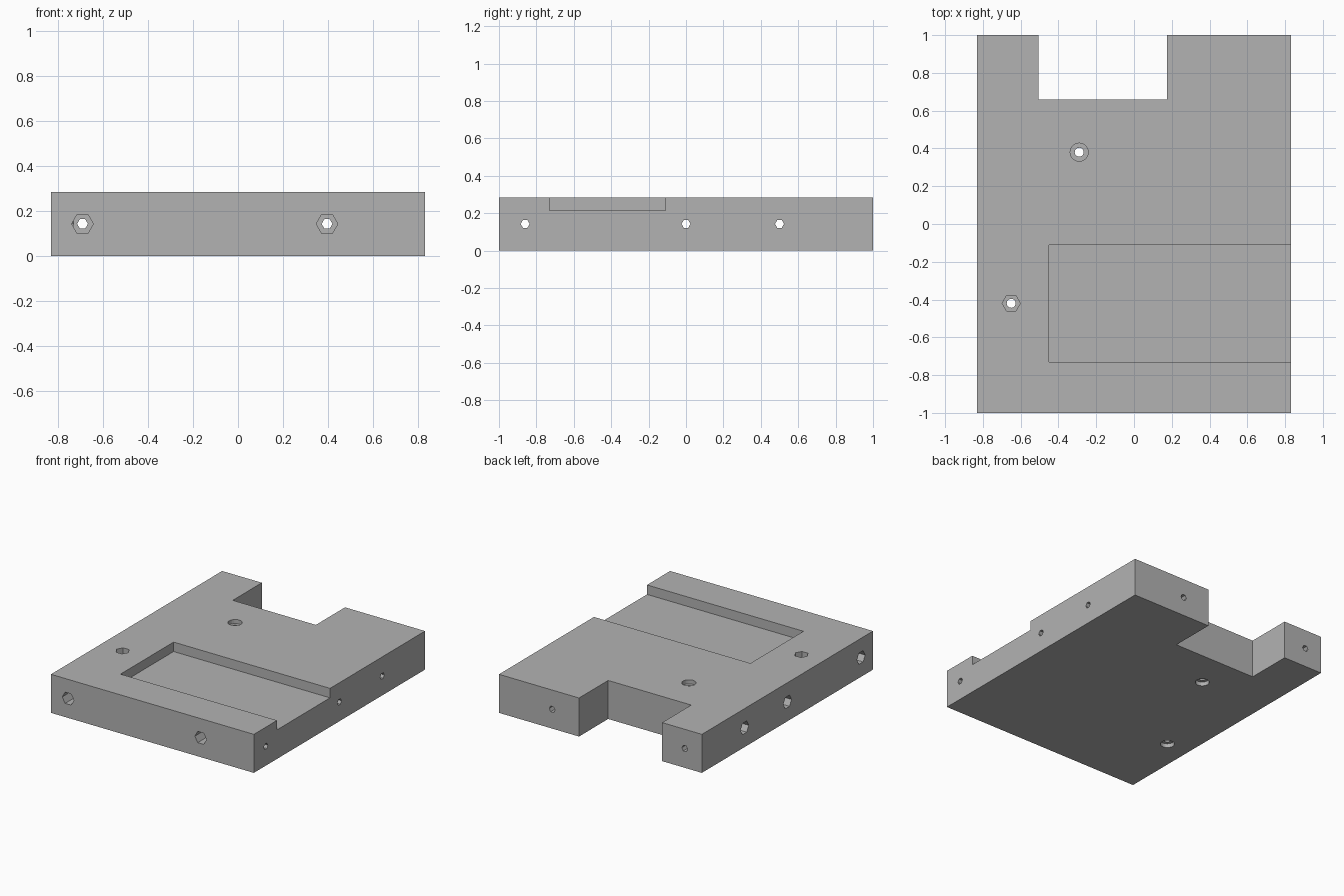
import bpy
from math import pi
from mathutils import Matrix, Vector

cube = bpy.data.objects.get("Cube")
if cube:
    bpy.data.objects.remove(cube, do_unlink=True)

# Material
grey = bpy.data.materials.new("plain grey")
grey.use_nodes = True
grey.diffuse_color = (0.45, 0.45, 0.45, 1)
grey.node_tree.nodes["Principled BSDF"].inputs["Base Color"].default_value = grey.diffuse_color

W, L, H = 0.83, 1.0, 0.285      # half width, half length, height
MID = 0.1425                    # height of the side bores
BORE, NUT = 0.024, 0.048        # bore and nut radius
DEEP, SHALLOW = 0.10, 0.03      # recess depths
EXTRA = 0.05                    # cutter overshoot


def box(name, lo, hi):
    lo, hi = Vector(lo), Vector(hi)
    bpy.ops.mesh.primitive_cube_add(size=1, location=(lo + hi) / 2)
    ob = bpy.context.object
    ob.name = name
    ob.scale = hi - lo
    bpy.ops.object.transform_apply(location=False, rotation=False, scale=True)
    return ob


def cut(cutter):
    """Subtract a cutter from the block and discard it."""
    cutter.hide_render = True
    mod = block.modifiers.new("cut", 'BOOLEAN')
    mod.operation = 'DIFFERENCE'
    mod.solver = 'EXACT'
    mod.object = cutter
    bpy.context.view_layer.objects.active = block
    bpy.ops.object.modifier_apply(modifier=mod.name)
    bpy.data.objects.remove(cutter, do_unlink=True)


def drill(start, end, radius, sides):
    """Cut a straight prism with corners on its widest horizontal or vertical axis."""
    start, end = Vector(start), Vector(end)
    axis = end - start
    bpy.ops.mesh.primitive_cylinder_add(vertices=sides, radius=radius, depth=axis.length)
    ob = bpy.context.object
    ob.name = "drill_cutter"
    if abs(axis.x) > 0:          # corners up
        turn = Matrix.Rotation(pi / 2, 4, 'Y') @ Matrix.Rotation(pi / 2, 4, 'Z')
    elif abs(axis.y) > 0:        # corners sideways
        turn = Matrix.Rotation(pi / 2, 4, 'X')
    else:
        turn = Matrix.Identity(4)
    if abs(axis.x) > 0 or sides == 6 and abs(axis.x) == 0:
        turn = turn @ Matrix.Rotation(pi / 2, 4, 'Z')
    ob.data.transform(Matrix.Translation((start + end) / 2) @ turn)
    cut(ob)


# Base block
block = box("mounting_block", (-W, -L, 0), (W, L, H))
block.data.materials.clear()
block.data.materials.append(grey)

# Rear notch and the side-opening top pocket
cut(box("notch_cutter", (-0.505, 0.66, -EXTRA), (0.175, L + EXTRA, H + EXTRA)))
cut(box("pocket_cutter", (-0.45, -0.73, 0.215), (W + EXTRA, -0.11, H + EXTRA)))

# Lengthwise bores with nut recesses in the front
for x in (-0.69, 0.395):
    drill((x, -L - EXTRA, MID), (x, L + EXTRA, MID), BORE, 6)
    drill((x, -L - EXTRA, MID), (x, -L + DEEP, MID), NUT, 6)

# Crosswise bores with nut recesses in the -x side
for y in (-0.86, 0, 0.5):
    drill((-W - EXTRA, y, MID), (W + EXTRA, y, MID), BORE, 6)
    drill((-W - EXTRA, y, MID), (-W + DEEP, y, MID), NUT, 6)

# Vertical bores: one with a round head recess, one with a nut recess on top
for x, y, sides, depth in ((-0.29, 0.38, 24, SHALLOW), (-0.65, -0.42, 6, DEEP)):
    drill((x, y, -EXTRA), (x, y, H + EXTRA), BORE, 12)
    drill((x, y, H - depth), (x, y, H + EXTRA), NUT, sides)
    drill((x, y, -EXTRA), (x, y, SHALLOW), NUT, 24)

for poly in block.data.polygons:
    poly.material_index = 0
    poly.use_smooth = False
